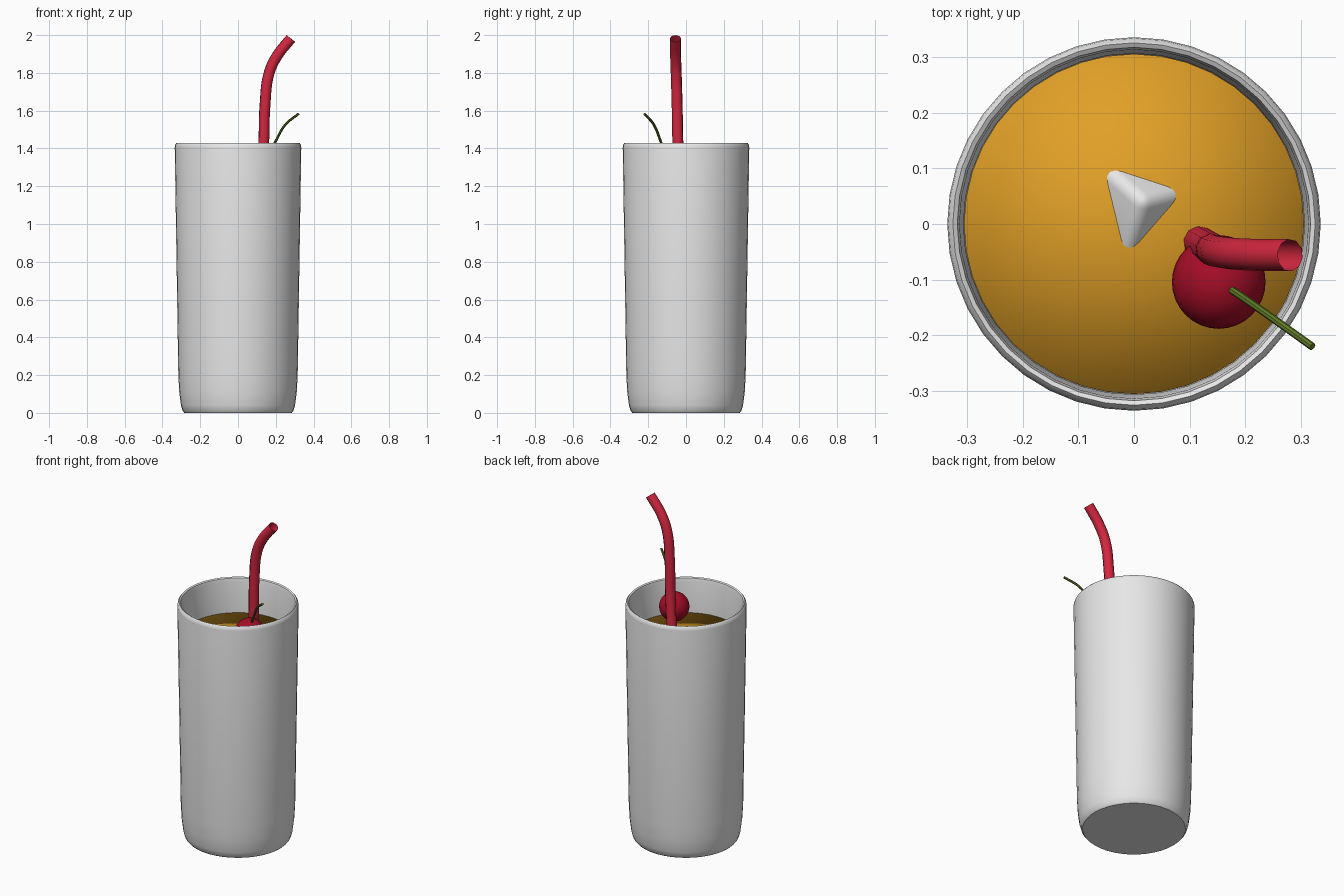
import bpy, bmesh, math
from mathutils import Vector, Matrix

if "Cube" in bpy.data.objects:
    bpy.data.objects.remove(bpy.data.objects["Cube"])


def material(name, rgb):
    m = bpy.data.materials.new(name)
    m.diffuse_color = (*rgb, 1)
    m.use_nodes = True
    m.node_tree.nodes["Principled BSDF"].inputs["Base Color"].default_value = m.diffuse_color
    return m


WHITE = material("frosted white", (0.8, 0.8, 0.8))
AMBER = material("amber", (0.75, 0.35, 0.02))
RED = material("straw red", (0.65, 0.02, 0.05))
CHERRY = material("cherry red", (0.38, 0.004, 0.02))
GREEN = material("stem green", (0.12, 0.2, 0.02))


def add(name, bm, mat, angle=None):
    bmesh.ops.recalc_face_normals(bm, faces=bm.faces)
    for f in bm.faces:
        f.smooth = True
    me = bpy.data.meshes.new(name)
    bm.to_mesh(me)
    bm.free()
    ob = bpy.data.objects.new(name, me)
    bpy.context.collection.objects.link(ob)
    me.materials.append(mat)
    if angle:
        select(ob)
        bpy.ops.object.shade_smooth_by_angle(angle=math.radians(angle))
    return ob


def select(ob):
    bpy.ops.object.select_all(action='DESELECT')
    ob.select_set(True)
    bpy.context.view_layer.objects.active = ob


def lathe(name, profile, mat, angle=None, steps=40):
    bm = bmesh.new()
    vs = [bm.verts.new((r, 0, z)) for r, z in profile]
    es = [bm.edges.new(p) for p in zip(vs, vs[1:])]
    bmesh.ops.spin(bm, geom=vs + es, axis=(0, 0, 1), cent=(0, 0, 0),
                   angle=2 * math.pi, steps=steps)
    bmesh.ops.remove_doubles(bm, verts=bm.verts, dist=1e-4)
    return add(name, bm, mat, angle)


def tube(name, points, radius, mat, caps, res=3):
    cu = bpy.data.curves.new(name, 'CURVE')
    cu.dimensions = '3D'
    cu.bevel_depth = radius
    cu.bevel_resolution = res
    cu.resolution_u = 6
    cu.use_fill_caps = caps
    sp = cu.splines.new('BEZIER')
    sp.bezier_points.add(len(points) - 1)
    for bp, p in zip(sp.bezier_points, points):
        bp.co = p
        bp.handle_left_type = bp.handle_right_type = 'AUTO'
    ob = bpy.data.objects.new(name, cu)
    bpy.context.collection.objects.link(ob)
    cu.materials.append(mat)
    select(ob)
    bpy.ops.object.convert(target='MESH')
    bpy.ops.object.shade_smooth_by_angle(angle=math.radians(40))


LEVEL = 1.22  # height of the drink surface

# Tapered tumbler with rounded foot and rolled lip
lathe("tumbler", [(0, 0), (0.284, 0), (0.293, 0.01), (0.302, 0.04), (0.311, 0.11),
                  (0.316, 0.2), (0.335, 1.405), (0.333, 1.42), (0.325, 1.43),
                  (0.317, 1.425), (0.313, 1.405), (0.306, LEVEL), (0.29, 0.06),
                  (0, 0.06)], WHITE, 35)

# Drink filling the tumbler, softly shaded across its surface
lathe("drink", [(0, LEVEL), (0.305, LEVEL), (0.288, 0.065), (0, 0.065)], AMBER)

# Ice cube with one rounded corner above the drink
peak = Vector((0.018, 0.041, LEVEL + 0.063))
corners = [(-0.055, 0.105), (0.088, 0.058), (-0.015, -0.06)]
axes = [(Vector((x, y, LEVEL)) - peak).normalized() for x, y in corners]
size = 0.22
bm = bmesh.new()
bmesh.ops.create_cube(bm, size=size)
bmesh.ops.bevel(bm, geom=bm.edges[:], offset=0.022, segments=4, profile=0.5,
                affect='EDGES')
turn = Matrix(axes).transposed().to_4x4()
centre = peak + sum(axes, Vector()) * size / 2
bmesh.ops.transform(bm, matrix=Matrix.Translation(centre) @ turn, verts=bm.verts)
add("ice_cube", bm, WHITE)

# Cherry resting on the drink
bm = bmesh.new()
bmesh.ops.create_uvsphere(bm, u_segments=32, v_segments=16, radius=0.084,
                          matrix=Matrix.Translation((0.152, -0.104, 1.32)))
add("cherry", bm, CHERRY)

# Cherry stem
tube("cherry_stem", [(0.17, -0.115, 1.385), (0.2, -0.135, 1.44), (0.25, -0.17, 1.525),
                     (0.32, -0.22, 1.583)], 0.007, GREEN, True, 2)

# Open bent straw
tube("straw", [(0.098, -0.022, 1.0), (0.118, -0.033, LEVEL), (0.136, -0.043, 1.43),
               (0.143, -0.047, 1.63), (0.165, -0.052, 1.8), (0.207, -0.055, 1.89),
               (0.28, -0.056, 1.982)], 0.029, RED, False)
